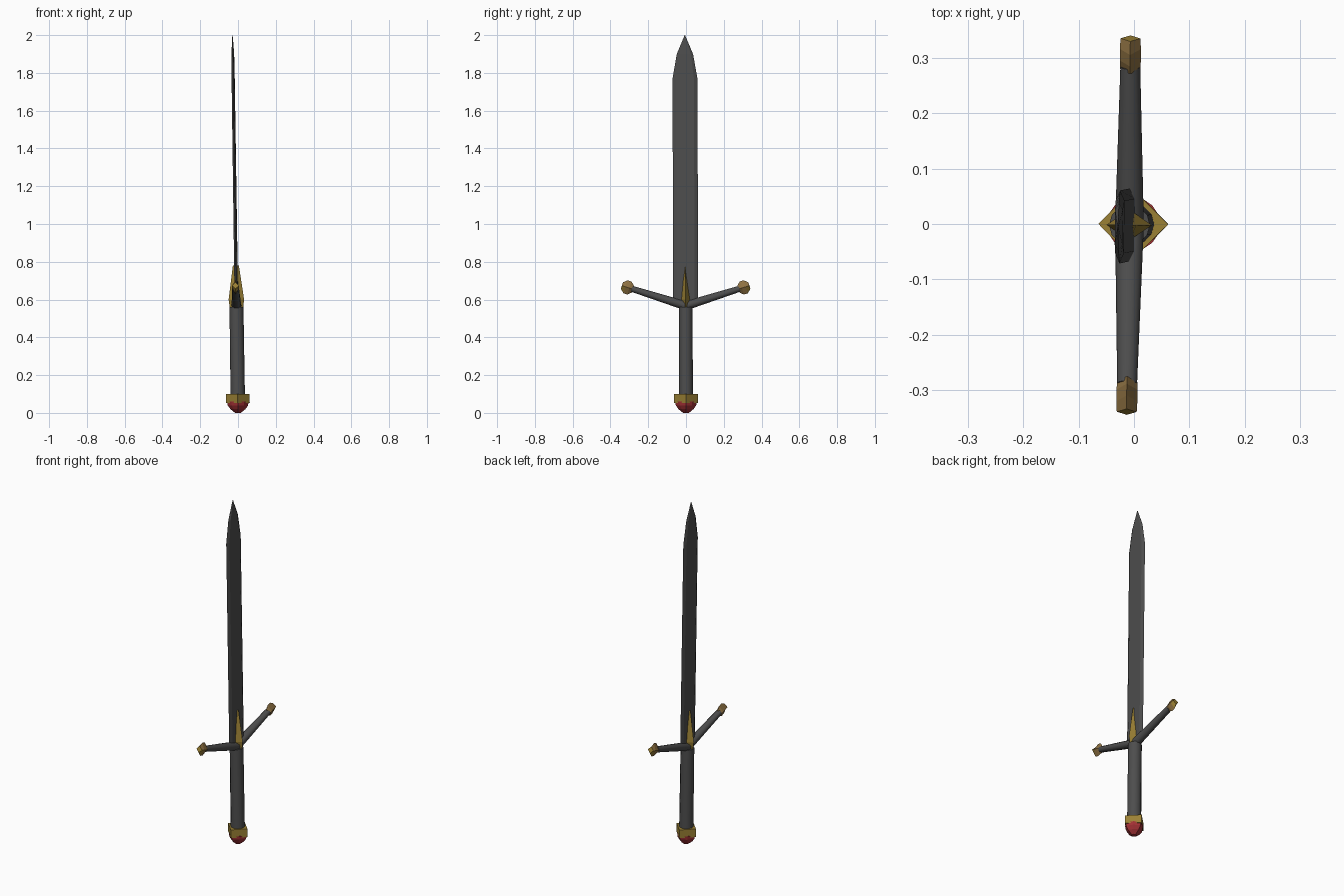
import bpy, bmesh, math
from mathutils import Matrix, Vector

if "Cube" in bpy.data.objects:
    bpy.data.objects.remove(bpy.data.objects["Cube"])


def mat(name, rgb):
    m = bpy.data.materials.new(name)
    m.diffuse_color = (*rgb, 1)
    m.use_nodes = True
    m.node_tree.nodes["Principled BSDF"].inputs["Base Color"].default_value = m.diffuse_color
    return m


STEEL = mat("dark steel", (0.075, 0.075, 0.075))
GOLD = mat("old gold", (0.33, 0.22, 0.035))
BRONZE = mat("bronze", (0.27, 0.165, 0.055))
RED = mat("red gem", (0.36, 0.03, 0.035))

# The whole sword leans and turns very slightly
LEAN = Matrix(((1, 0.01, -0.0145), (-0.01, 1, -0.003), (0, 0, 1)))


def loft(name, rings, material, smooth=False):
    """Skin a list of equal-length rings of points and cap both ends."""
    bm = bmesh.new()
    vs = [[bm.verts.new(LEAN @ Vector(p)) for p in r] for r in rings]
    n = len(vs[0])
    for a, b in zip(vs, vs[1:]):
        for i in range(n):
            j = (i + 1) % n
            bm.faces.new((a[i], a[j], b[j], b[i]))
    bm.faces.new(vs[0][::-1])
    bm.faces.new(vs[-1])
    bmesh.ops.remove_doubles(bm, verts=bm.verts, dist=0.0002)
    bmesh.ops.recalc_face_normals(bm, faces=bm.faces)
    me = bpy.data.meshes.new(name)
    bm.to_mesh(me)
    bm.free()
    me.materials.append(material)
    ob = bpy.data.objects.new(name, me)
    bpy.context.collection.objects.link(ob)
    if smooth:
        bpy.ops.object.select_all(action='DESELECT')
        ob.select_set(True)
        bpy.context.view_layer.objects.active = ob
        bpy.ops.object.shade_smooth_by_angle(angle=math.radians(50))
    return ob


def oval(z, rx, ry, n):
    return [(rx * math.cos(2 * math.pi * i / n), ry * math.sin(2 * math.pi * i / n), z)
            for i in range(n)]


def blade_ring(z, w, t):
    k = w * 0.72
    return [(t, -k, z), (t, k, z), (0, w, z), (-t, k, z), (-t, -k, z), (0, -w, z)]


# Blade with bevelled edges and a pointed tip
loft("blade", [blade_ring(0.565, 0.066, 0.009), blade_ring(1.77, 0.066, 0.008),
               blade_ring(1.90, 0.043, 0.007), blade_ring(2.0, 0.001, 0.001)], STEEL)

# Grip
loft("grip", [oval(0.08, 0.038, 0.037, 12), oval(0.56, 0.037, 0.036, 12)], STEEL, True)

# Pommel: square gold collar set cornerwise, and a faceted gem below
loft("pommel_collar", [oval(0.052, 0.063, 0.063, 4), oval(0.10, 0.063, 0.063, 4)], GOLD)


def gem_ring(z, r):
    out = []
    for i in range(8):
        a = i * math.pi / 4
        s = r * (1 if i % 2 == 0 else 0.84)
        out.append((s * math.cos(a), s * math.sin(a), z))
    return out


loft("pommel_gem", [gem_ring(0.0, 0.015), gem_ring(0.02, 0.04),
                    gem_ring(0.04, 0.054), gem_ring(0.06, 0.057)], RED)

# Gold spike wrapped around the foot of the blade
loft("blade_spike", [oval(0.545, 0.034, 0.008, 4), oval(0.60, 0.041, 0.028, 4),
                     oval(0.78, 0.016, 0.001, 4)], GOLD)


# Guard arms sweeping up and out, each with a faceted end knob
def arm_rings(side, start, axis, sections, n):
    rings = []
    up = Vector((0, -axis.z, axis.y))
    for d, rx, rn in sections:
        c = start + axis * d
        ring = []
        for i in range(n):
            a = 2 * math.pi * i / n
            p = c + Vector((rx * math.cos(a), 0, 0)) + up * (rn * math.sin(a))
            ring.append((p.x, p.y * side, p.z))
        rings.append(ring)
    return rings


start = Vector((0, 0, 0.567))
axis = Vector((0, 0.31, 0.098)).normalized()
for side, label in ((1, "back"), (-1, "front")):
    loft("guard_arm_" + label, arm_rings(
        side, start, axis, [(0.0, 0.026, 0.024), (0.30, 0.018, 0.016)], 12), STEEL, True)
    knob = loft("guard_knob_" + label, arm_rings(
        side, start, axis, [(0.293, 0.018, 0.019), (0.312, 0.019, 0.036),
                            (0.334, 0.019, 0.036), (0.354, 0.018, 0.018)], 4), BRONZE)
    # Outer end of the knob is gold
    knob.data.materials.append(GOLD)
    for f in knob.data.polygons:
        if f.normal.y * side > 0.4:
            f.material_index = 1
